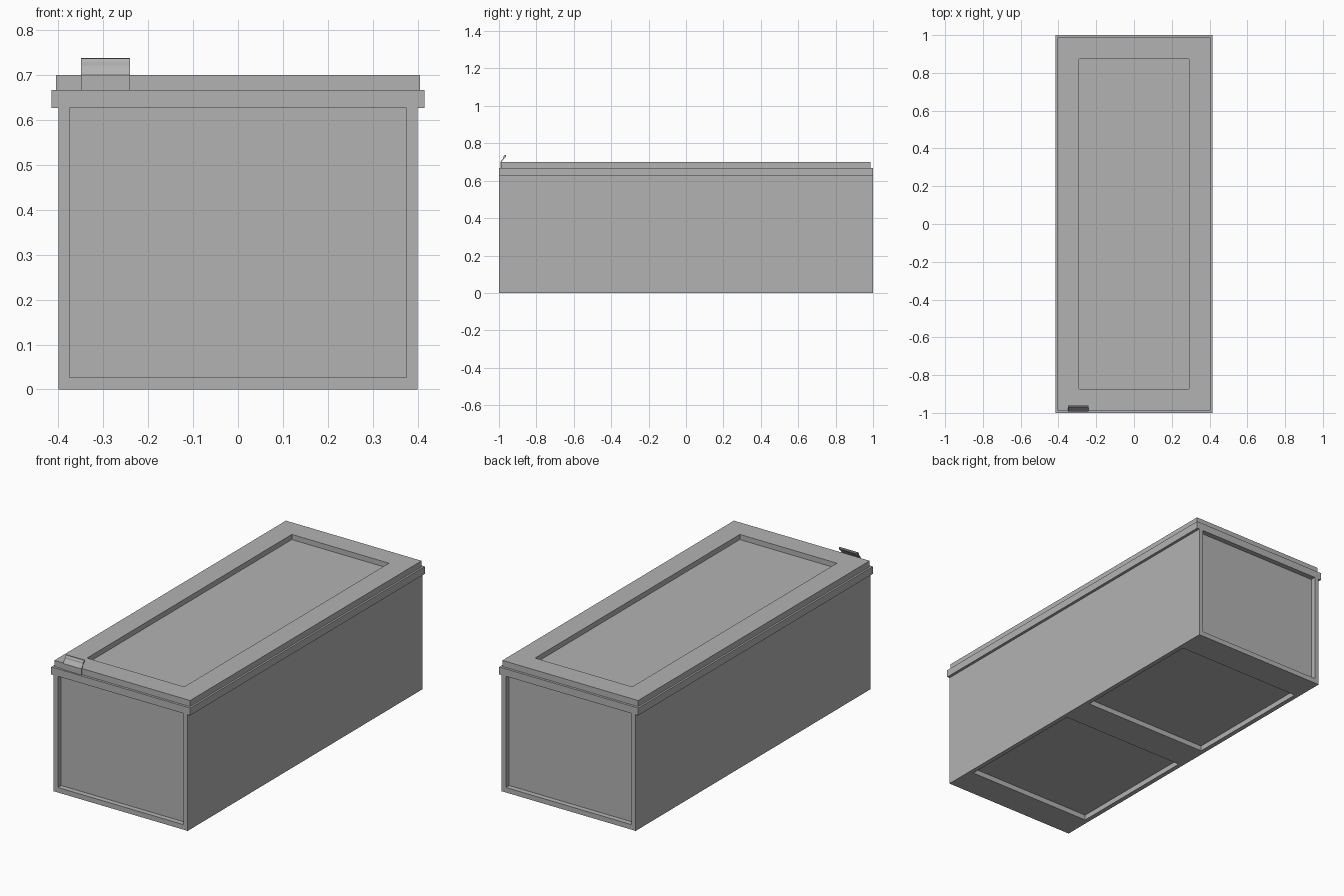
import bpy
import bmesh

cube = bpy.data.objects.get("Cube")
if cube:
    bpy.data.objects.remove(cube, do_unlink=True)

grey = bpy.data.materials.new("plain_grey")
grey.use_nodes = True
grey.diffuse_color = (0.45, 0.45, 0.45, 1)
grey.node_tree.nodes["Principled BSDF"].inputs["Base Color"].default_value = (0.45, 0.45, 0.45, 1)


def finish(name, bm):
    bmesh.ops.recalc_face_normals(bm, faces=bm.faces)
    mesh = bpy.data.meshes.new(name)
    bm.to_mesh(mesh)
    bm.free()
    mesh.materials.append(grey)
    obj = bpy.data.objects.new(name, mesh)
    bpy.context.collection.objects.link(obj)
    return obj


def prism(name, points, axis, start, end):
    """Extrude a 2D outline along x (points are y, z) or y (points are x, z)."""
    bm = bmesh.new()
    place = (lambda a, b: (start, a, b)) if axis == "x" else (lambda a, b: (a, start, b))
    face = bm.faces.new([bm.verts.new(place(a, b)) for a, b in points])
    moved = bmesh.ops.extrude_face_region(bm, geom=[face])["geom"]
    step = (end - start, 0, 0) if axis == "x" else (0, end - start, 0)
    bmesh.ops.translate(bm, vec=step, verts=[v for v in moved if isinstance(v, bmesh.types.BMVert)])
    return finish(name, bm)


def box(name, x, y, z):
    return prism(name, [(x[0], z[0]), (x[1], z[0]), (x[1], z[1]), (x[0], z[1])], "y", *y)


def carve(obj, x, y, z):
    """Sink a rectangular recess into the part."""
    cutter = box("recess_cutter", x, y, z)
    cutter.hide_render = True
    mod = obj.modifiers.new("recess", "BOOLEAN")
    mod.object = cutter
    mod.solver = "EXACT"
    bpy.context.view_layer.objects.active = obj
    bpy.ops.object.modifier_apply(modifier=mod.name)
    bpy.data.objects.remove(cutter, do_unlink=True)


# Body with a rim overhanging the long sides
half = [(0.40, 0), (0.40, 0.627), (0.415, 0.627), (0.415, 0.667)]
body = prism("body", half + [(-x, z) for x, z in reversed(half)], "y", -1, 1)

# End panels and the two underside panels
depth = 0.028
panel = (-0.375, 0.375)
for s in (-1, 1):
    carve(body, panel, sorted((s * (1 - depth), s * 1.1)), (0.027, 0.627))
    carve(body, panel, sorted((s * 0.09, s * 0.838)), (-0.1, depth))

# Lid with a sunken top panel
lid = box("lid", (-0.405, 0.405), (-0.987, 0.987), (0.667, 0.70))
carve(lid, (-0.29, 0.29), (-0.873, 0.873), (0.70 - depth, 0.8))

# Latch: plate on the lid edge, slanted stem and rounded lip
latch_profile = [
    (-0.992, 0.667), (-0.992, 0.70), (-0.977, 0.721), (-0.976, 0.729),
    (-0.970, 0.737), (-0.963, 0.738), (-0.961, 0.733), (-0.965, 0.724),
    (-0.973, 0.719), (-0.987, 0.70), (-0.987, 0.667),
]
prism("latch", latch_profile, "x", -0.35, -0.24)
